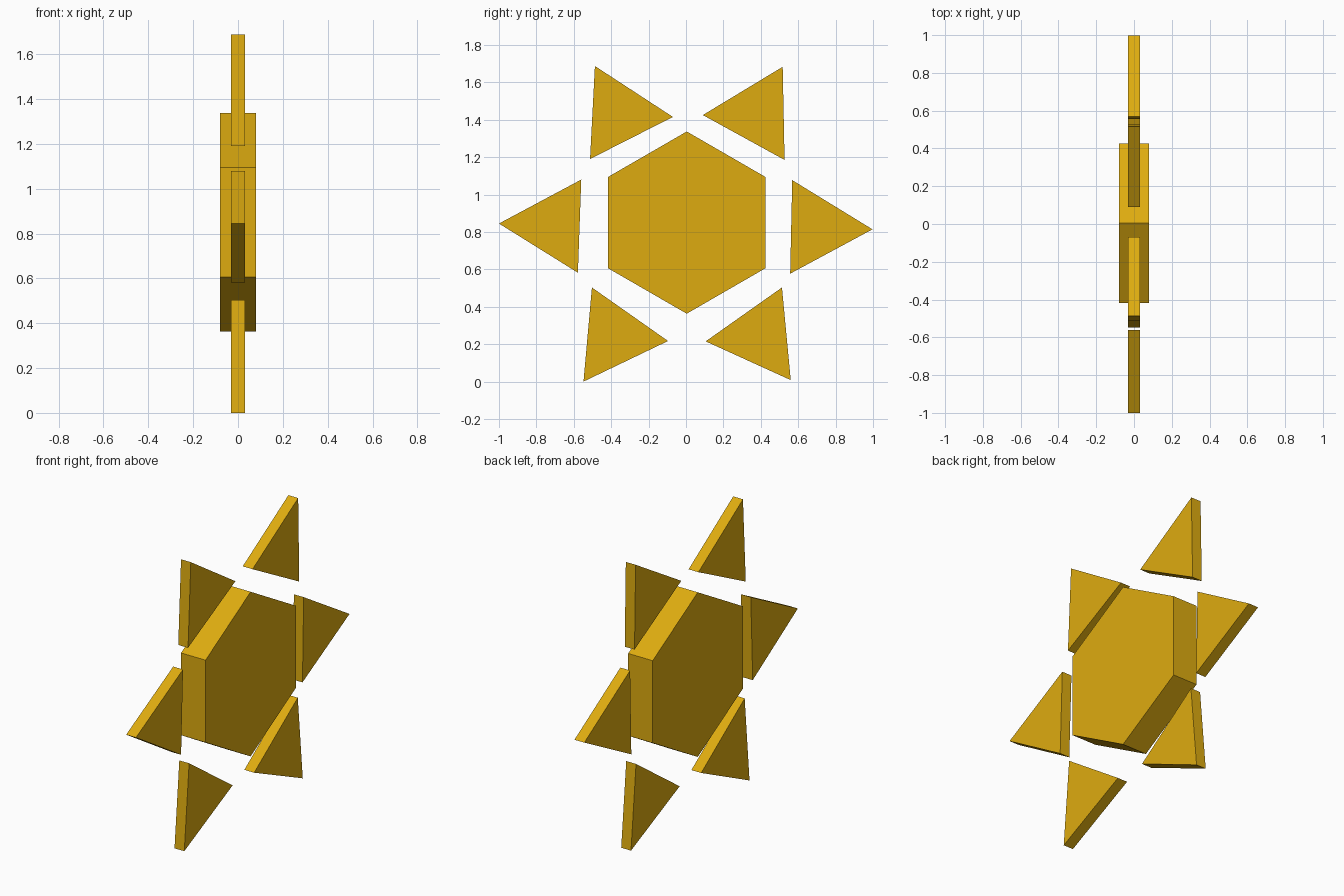
import bpy, bmesh, math

if "Cube" in bpy.data.objects:
    bpy.data.objects.remove(bpy.data.objects["Cube"])

gold = bpy.data.materials.new("gold")
gold.diffuse_color = (0.73, 0.41, 0.005, 1)
gold.use_nodes = True
gold.node_tree.nodes["Principled BSDF"].inputs["Base Color"].default_value = gold.diffuse_color


def plate(name, outline, half):
    """Extrude a (y, z) outline symmetrically along x."""
    bm = bmesh.new()
    face = bm.faces.new([bm.verts.new((-half, y, z)) for y, z in outline])
    ext = bmesh.ops.extrude_face_region(bm, geom=[face])
    moved = [v for v in ext["geom"] if isinstance(v, bmesh.types.BMVert)]
    bmesh.ops.translate(bm, verts=moved, vec=(2 * half, 0, 0))
    bmesh.ops.recalc_face_normals(bm, faces=bm.faces)
    mesh = bpy.data.meshes.new(name)
    bm.to_mesh(mesh)
    bm.free()
    mesh.materials.append(gold)
    obj = bpy.data.objects.new(name, mesh)
    bpy.context.collection.objects.link(obj)
    return obj


# Thick hexagonal centre
hexagon = [(0.004 + 0.487 * math.sin(k * math.pi / 3),
            0.85 + 0.487 * math.cos(k * math.pi / 3)) for k in range(6)]
plate("hexagon_centre", hexagon, 0.08)

# Thin, slightly irregular triangular rays around it
rays = {
    "upper_left_ray": [(-0.487, 1.687), (-0.07, 1.415), (-0.513, 1.19)],
    "upper_right_ray": [(0.517, 1.683), (0.09, 1.425), (0.527, 1.185)],
    "right_ray": [(0.568, 1.077), (0.997, 0.814), (0.557, 0.577)],
    "left_ray": [(-0.56, 1.08), (-1.0, 0.845), (-0.578, 0.582)],
    "lower_left_ray": [(-0.503, 0.503), (-0.096, 0.217), (-0.548, 0.0)],
    "lower_right_ray": [(0.513, 0.503), (0.105, 0.215), (0.56, 0.008)],
}
for name, outline in rays.items():
    plate(name, outline, 0.032)
